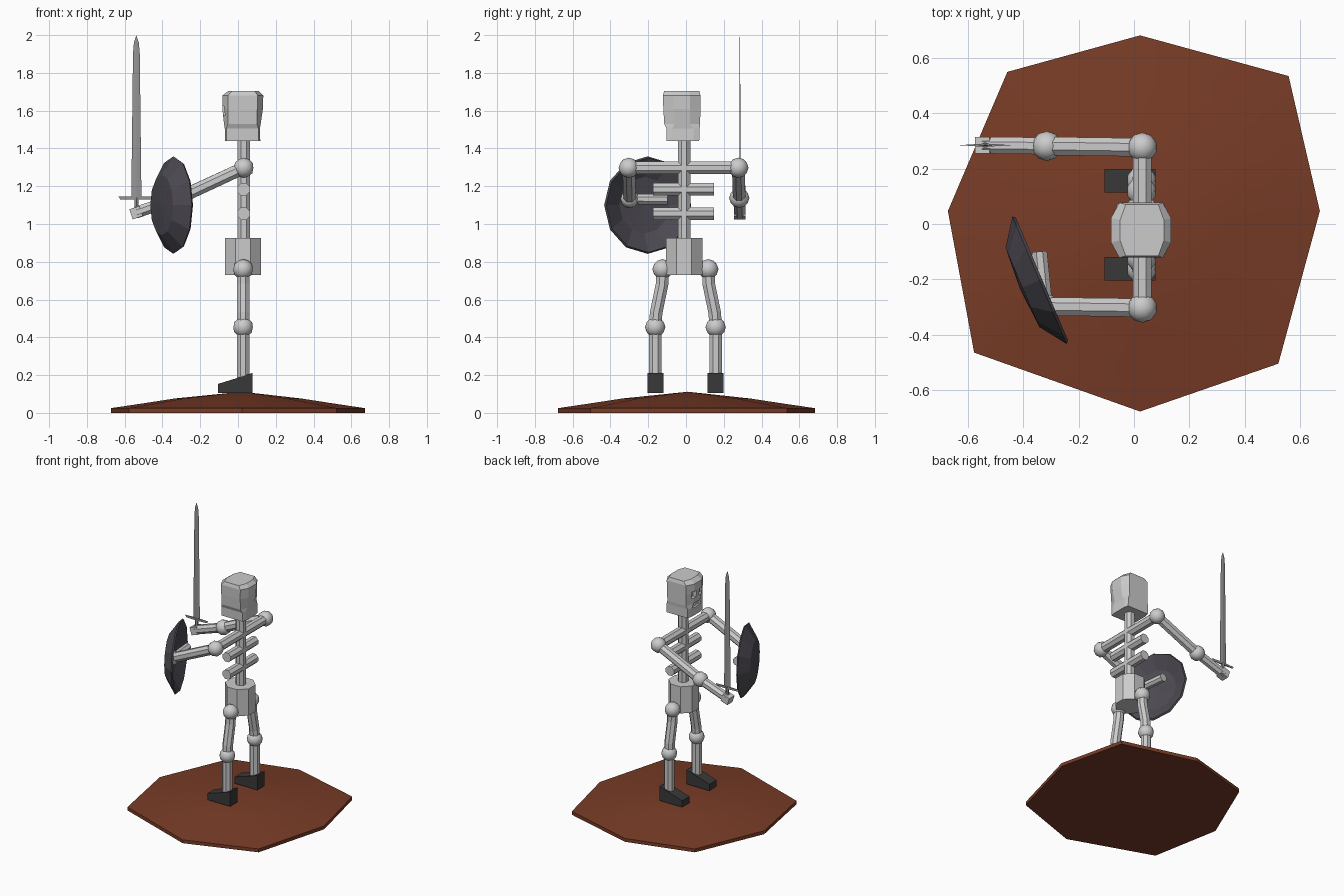
import bpy, bmesh, math
from mathutils import Vector, Matrix

if "Cube" in bpy.data.objects:
    bpy.data.objects.remove(bpy.data.objects["Cube"])

CX, CY = 0.03, -0.01


def material(name, rgb):
    m = bpy.data.materials.new(name)
    m.diffuse_color = (*rgb, 1)
    m.use_nodes = True
    m.node_tree.nodes["Principled BSDF"].inputs["Base Color"].default_value = m.diffuse_color
    return m


EARTH = material("earth", (0.19, 0.045, 0.02))
BOOT = material("boot_dark", (0.04, 0.04, 0.04))
SHIELD = material("shield_dark", (0.075, 0.07, 0.085))
STEEL = material("steel", (0.3, 0.3, 0.31))


def finish(name, bm, mat=None):
    bmesh.ops.recalc_face_normals(bm, faces=bm.faces)
    me = bpy.data.meshes.new(name)
    bm.to_mesh(me)
    bm.free()
    ob = bpy.data.objects.new(name, me)
    bpy.context.collection.objects.link(ob)
    if mat:
        me.materials.append(mat)
    return ob


def smooth(ob):
    bpy.ops.object.select_all(action='DESELECT')
    ob.select_set(True)
    bpy.context.view_layer.objects.active = ob
    bpy.ops.object.shade_smooth_by_angle()


def loft(name, rings, mat=None):
    """Skin rings of equal length; a one-point ring makes a pointed end."""
    bm = bmesh.new()
    vs = [[bm.verts.new(p) for p in r] for r in rings]
    for a, b in zip(vs, vs[1:]):
        n = max(len(a), len(b))
        for i in range(n):
            j = (i + 1) % n
            if len(a) == 1:
                bm.faces.new((a[0], b[i], b[j]))
            elif len(b) == 1:
                bm.faces.new((a[i], a[j], b[0]))
            else:
                bm.faces.new((a[i], a[j], b[j], b[i]))
    for r in (vs[0], vs[-1]):
        if len(r) > 2:
            bm.faces.new(r)
    return finish(name, bm, mat)


def tube(name, path, r=0.036, n=8, mat=None):
    pts = [Vector(p) for p in path]
    rings = []
    q = (pts[-1] - pts[0]).to_track_quat('Z', 'Y')
    for p in pts:
        rings.append([p + q @ Vector((r * math.cos((i + .5) * math.tau / n),
                                      r * math.sin((i + .5) * math.tau / n), 0))
                      for i in range(n)])
    return loft(name, rings, mat)


def ball(name, p, r=0.054):
    bm = bmesh.new()
    bmesh.ops.create_icosphere(bm, subdivisions=2, radius=r,
                               matrix=Matrix.Translation(p))
    smooth(finish(name, bm))


def box(name, c, size, mat=None, tilt=0):
    bm = bmesh.new()
    bmesh.ops.create_cube(bm, size=1, matrix=Matrix.Translation(c)
                          @ Matrix.Rotation(tilt, 4, 'Y') @ Matrix.Diagonal((*size, 1)))
    return finish(name, bm, mat)


# Ground mound: irregular octagon rising to a low peak
edge = [(0.022, 0.682), (0.559, 0.535), (0.672, 0.047), (0.522, -0.505),
        (0.022, -0.678), (-0.578, -0.465), (-0.673, 0.047), (-0.458, 0.55)]


def edge_ring(s, z):
    return [(x * s, y * s, z) for x, y in edge]


smooth(loft("ground_mound", [edge_ring(1, 0), edge_ring(1, 0.025), edge_ring(0.75, 0.05),
                             edge_ring(0.5, 0.076), [(0.02, 0.01, 0.112)]], EARTH))

# Torso: spine, shoulder bar, ribs, pelvis
tube("spine", [(CX, CY, 0.9), (CX, CY, 1.46)])
tube("shoulder_bar", [(CX, -0.305, 1.297), (CX, 0.28, 1.297)])
for i, z in enumerate((1.055, 1.183)):
    tube(f"rib_{i}", [(CX, -0.175, z), (CX, 0.147, z)])
tube("pelvis", [(0.026, CY, 0.73), (0.026, CY, 0.927)], r=0.104)


# Skull: chamfered rings, with eye and mouth hollows cut into the -x face
def skull_ring(z, x0, x1, y0, y1, cx, cy=0.055):
    return [(x0, y0 + cy, z), (x0 + cx, y0, z), (x1 - cx, y0, z), (x1, y0 + cy, z),
            (x1, y1 - cy, z), (x1 - cx, y1, z), (x0 + cx, y1, z), (x0, y1 - cy, z)]


skull = loft("skull", [
    skull_ring(1.44, -0.07, 0.118, -0.102, 0.07, 0.008, 0.03),
    skull_ring(1.505, -0.07, 0.116, -0.104, 0.072, 0.008, 0.03),
    skull_ring(1.53, -0.074, 0.12, -0.115, 0.075, 0.02),
    skull_ring(1.61, -0.083, 0.132, -0.12, 0.076, 0.03),
    skull_ring(1.68, -0.083, 0.134, -0.122, 0.077, 0.03),
    skull_ring(1.705, -0.05, 0.108, -0.115, 0.07, 0.02)])
for c, s in (((-0.08, -0.06, 1.6), (0.05, 0.045, 0.05)),
             ((-0.08, 0.018, 1.6), (0.05, 0.045, 0.05)),
             ((-0.08, -0.021, 1.515), (0.05, 0.08, 0.035))):
    cutter = box("hollow_cutter", c, s)
    cutter.hide_render = True
    mod = skull.modifiers.new("hollow", 'BOOLEAN')
    mod.operation = 'DIFFERENCE'
    mod.object = cutter
    bpy.context.view_layer.objects.active = skull
    bpy.ops.object.modifier_apply(modifier=mod.name)
    bpy.data.objects.remove(cutter)

# Legs and boots, mirrored left and right
for side, s in (("right", -1), ("left", 1)):
    def at(y, z):
        return (CX - 0.003, -0.003 + s * y, z)
    ball(f"{side}_hip", at(0.121, 0.76))
    tube(f"{side}_thigh", [at(0.121, 0.76), at(0.124, 0.68), at(0.155, 0.53), at(0.16, 0.456)])
    ball(f"{side}_knee", at(0.16, 0.454))
    tube(f"{side}_shin", [at(0.16, 0.456), at(0.16, 0.17)])
    profile = [(-0.107, 0.105), (0.078, 0.105), (0.078, 0.212), (0.013, 0.19), (-0.107, 0.153)]
    loft(f"{side}_boot", [[(x, -0.003 + s * y, z) for x, z in profile]
                          for y in (0.117, 0.201)], BOOT)

# Sword arm
shoulder, elbow, hand = (CX, 0.277, 1.297), (-0.315, 0.282, 1.138), (-0.54, 0.285, 1.06)
ball("sword_shoulder", shoulder)
tube("sword_upper_arm", [shoulder, elbow])
ball("sword_elbow", elbow)
tube("sword_forearm", [elbow, hand], r=0.033)
box("sword_hand", hand, (0.056, 0.06, 0.056), tilt=-0.33)

# Shield arm
shoulder, elbow, hand = (CX, -0.303, 1.297), (-0.322, -0.298, 1.133), (-0.342, -0.1, 1.13)
ball("shield_shoulder", shoulder)
tube("shield_upper_arm", [shoulder, elbow])
ball("shield_elbow", elbow, 0.049)
tube("shield_forearm", [elbow, hand], r=0.03)


# Sword: flat blade, guard and grip
def diamond(z, w, t):
    return [(-0.538 - w, 0.285, z), (-0.538, 0.285 - t, z),
            (-0.538 + w, 0.285, z), (-0.538, 0.285 + t, z)]


loft("sword_blade", [diamond(1.13, 0.027, 0.003), diamond(1.9, 0.018, 0.002),
                     diamond(1.96, 0.013, 0.002), [(-0.538, 0.285, 2.0)]], STEEL)
loft("sword_guard", [diamond(1.13, 0.085, 0.006), diamond(1.146, 0.095, 0.006)], STEEL)
tube("sword_grip", [(-0.538, 0.285, 1.035), (-0.538, 0.285, 1.14)], 0.012, 6, STEEL)

# Shield: thin twelve-sided dish facing forward and outward
normal = Vector((-0.92, -0.39, 0)).normalized()
across = Vector((normal.y, -normal.x, 0))
up = Vector((0, 0, 1))
centre = Vector((-0.342, -0.203, 1.1))


def shield_ring(r, h):
    if r == 0:
        return [centre + normal * h]
    return [centre + normal * h + across * r * 0.97 * math.cos(i * math.tau / 12)
            + up * r * math.sin(i * math.tau / 12) for i in range(12)]


loft("round_shield", [shield_ring(*p) for p in (
    (0, 0.05), (0.15, 0.042), (0.25, -0.01), (0.258, 0.0),
    (0.16, 0.067), (0, 0.077))], SHIELD)
